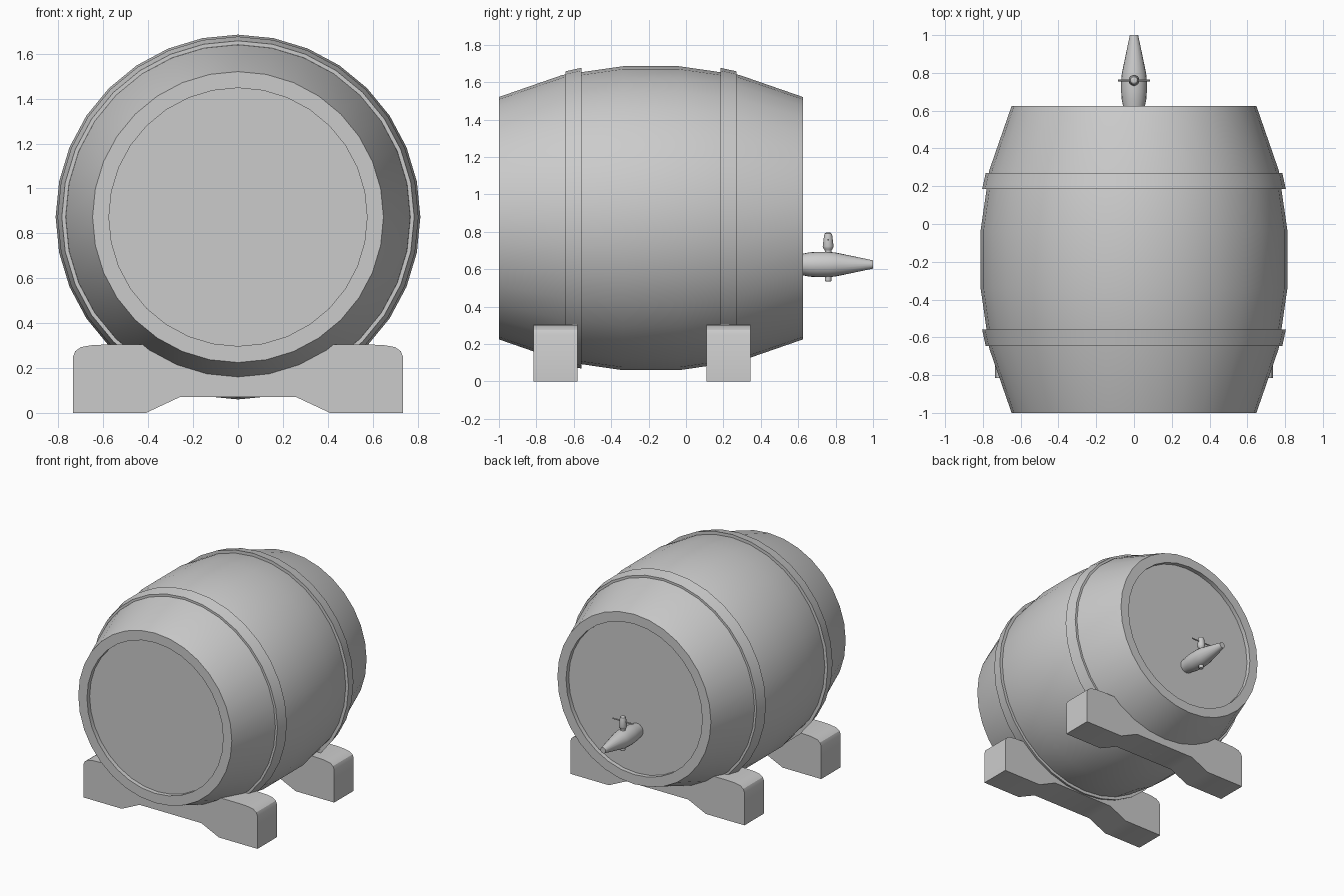
import bpy, bmesh, math
from mathutils import Matrix, Vector

if "Cube" in bpy.data.objects:
    bpy.data.objects.remove(bpy.data.objects["Cube"])

AXIS_Z = 0.8725          # height of the barrel axis
MID_Y = -0.1875          # middle of the barrel length

mat = bpy.data.materials.new("plain_grey")
mat.diffuse_color = (0.6, 0.6, 0.6, 1)
mat.use_nodes = True
mat.node_tree.nodes["Principled BSDF"].inputs["Base Color"].default_value = mat.diffuse_color


def finish(bm, name, angle=30):
    bmesh.ops.recalc_face_normals(bm, faces=bm.faces)
    me = bpy.data.meshes.new(name)
    bm.to_mesh(me)
    bm.free()
    me.materials.append(mat)
    ob = bpy.data.objects.new(name, me)
    bpy.context.collection.objects.link(ob)
    bpy.ops.object.select_all(action='DESELECT')
    ob.select_set(True)
    bpy.context.view_layer.objects.active = ob
    bpy.ops.object.shade_smooth_by_angle(angle=math.radians(angle))
    return ob


def lathe(name, profile, origin, axis, sides, closed=False):
    """Turn (distance along axis, radius) points round the axis 'X', 'Y' or 'Z'."""
    def place(t, r, a):
        u, v = r * math.cos(a), r * math.sin(a)
        p = {'X': (t, u, v), 'Y': (u, t, v), 'Z': (u, v, t)}[axis]
        return Vector(origin) + Vector(p)
    bm = bmesh.new()
    rings = [[bm.verts.new(place(t, r, 2 * math.pi * i / sides)) for i in range(sides)]
             for t, r in profile]
    pairs = list(zip(rings, rings[1:]))
    if closed:
        pairs.append((rings[-1], rings[0]))
    else:
        bm.faces.new(rings[0])
        bm.faces.new(rings[-1])
    for a, b in pairs:
        for i in range(sides):
            j = (i + 1) % sides
            bm.faces.new((a[i], a[j], b[j], b[i]))
    return finish(bm, name)


# Barrel body with recessed heads, half profile mirrored about its middle
half = [(0.78, 0.575), (0.8125, 0.575), (0.8125, 0.648), (0.4725, 0.766), (0.15, 0.8125)]
profile = [(-t, r) for t, r in half] + [(t, r) for t, r in reversed(half)]
lathe("barrel_body", profile, (0, MID_Y, AXIS_Z), 'Y', 32)

# Two tapered hoops
for name, s in (("front_hoop", -1), ("back_hoop", 1)):
    ring = [(s * 0.458, 0.74), (s * 0.458, 0.785), (s * 0.372, 0.804), (s * 0.372, 0.74)]
    lathe(name, ring, (0, MID_Y, AXIS_Z), 'Y', 32, closed=True)

# Two cradle supports with rounded shoulders and an arched underside
right = [(0.26, 0.07), (0.41, 0), (0.735, 0), (0.735, 0.25), (0.725, 0.275),
         (0.70, 0.293), (0.65, 0.302), (0.575, 0.305)]
R = 0.70
lip = math.acos((AXIS_Z - 0.305) / R)
right += [(R * math.sin(lip * k / 6), AXIS_Z - R * math.cos(lip * k / 6))
          for k in range(6, 0, -1)]
outline = right + [(0, AXIS_Z - R)] + [(-x, z) for x, z in reversed(right)]
for name, y0, y1 in (("front_support", -0.815, -0.58), ("back_support", 0.11, 0.345)):
    bm = bmesh.new()
    face = bm.faces.new([bm.verts.new((x, y0, z)) for x, z in outline])
    ext = bmesh.ops.extrude_face_region(bm, geom=[face])["geom"]
    verts = [g for g in ext if isinstance(g, bmesh.types.BMVert)]
    bmesh.ops.translate(bm, verts=verts, vec=(0, y1 - y0, 0))
    finish(bm, name)

# Tap: tapered spout, turning key and its cross pin
lathe("tap_spout", [(0.585, 0.052), (0.625, 0.058), (0.66, 0.065), (0.70, 0.068),
                    (0.76, 0.068), (0.80, 0.064), (1.0, 0.022)], (0, 0, 0.625), 'Y', 20)
lathe("tap_key", [(0.535, 0.015), (0.54, 0.018), (0.70, 0.018), (0.712, 0.026),
                  (0.722, 0.029), (0.78, 0.022), (0.79, 0.019), (0.795, 0.011)],
      (0, 0.76, 0), 'Z', 16)
lathe("tap_pin", [(-0.085, 0.005), (0.085, 0.005)], (0, 0.76, 0.757), 'X', 8)
